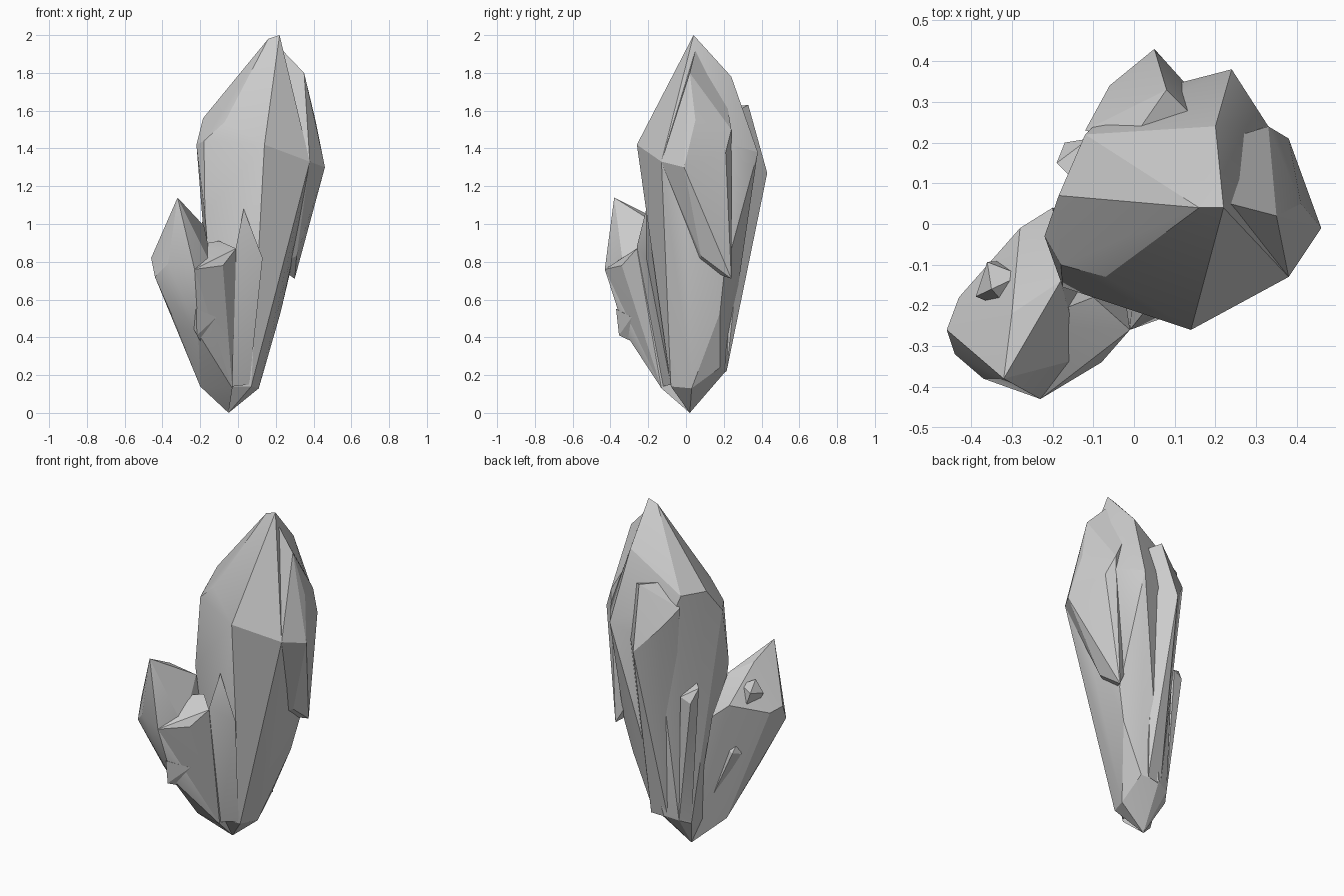
import bpy, bmesh, math
from mathutils import Vector


def facet(name, points):
    """Closed faceted crystal wrapped around a few corner points."""
    bm = bmesh.new()
    for p in points:
        bm.verts.new(p)
    res = bmesh.ops.convex_hull(bm, input=bm.verts[:])
    loose = {g for g in res["geom_interior"] + res["geom_unused"]
             if isinstance(g, bmesh.types.BMVert)}
    bmesh.ops.delete(bm, geom=list(loose), context='VERTS')
    bmesh.ops.dissolve_limit(bm, angle_limit=math.radians(2),
                             verts=bm.verts[:], edges=bm.edges[:])
    bmesh.ops.recalc_face_normals(bm, faces=bm.faces[:])
    me = bpy.data.meshes.new(name)
    bm.to_mesh(me)
    bm.free()
    ob = bpy.data.objects.new(name, me)
    bpy.context.collection.objects.link(ob)
    bpy.ops.object.select_all(action='DESELECT')
    ob.select_set(True)
    bpy.context.view_layer.objects.active = ob
    bpy.ops.object.shade_smooth_by_angle(angle=math.radians(22))
    return ob


def shard(name, base, tip, radius, shoulder=0.8, sides=4, turn=0.0):
    """Slim side crystal: widens from base to shoulder, then a point."""
    base, tip = Vector(base), Vector(tip)
    axis = tip - base
    rot = axis.to_track_quat('Z', 'Y')
    pts = [base, tip]
    for i in range(sides):
        a = turn + i * math.tau / sides
        pts.append(base + axis * shoulder
                   + rot @ Vector((math.cos(a), math.sin(a), 0)) * radius)
    return facet(name, pts)


ROOT = (-0.05, 0.02, 0.0)

# Tall leaning crystal
facet("main_crystal", [
    ROOT, (0.22, 0.04, 2.0), (0.16, 0.04, 1.98),
    # shoulder
    (0.14, -0.26, 1.42), (-0.18, -0.10, 1.44), (-0.175, -0.155, 1.05),
    (-0.07, -0.13, 1.54),
    (-0.22, -0.03, 1.42), (-0.185, 0.07, 1.56), (-0.12, 0.22, 1.57),
    (-0.03, 0.31, 1.27), (0.20, 0.24, 1.78), (0.24, 0.38, 1.38),
    (0.33, 0.24, 1.42), (0.38, -0.13, 1.33), (0.39, 0.0, 1.28),
    # right flank
    (0.27, 0.20, 0.72), (0.225, 0.18, 0.53),
    # foot
    (0.07, -0.08, 0.14), (0.11, 0.03, 0.13), (0.10, 0.18, 0.24),
    (0.0, 0.21, 0.22), (-0.08, 0.18, 0.20), (-0.12, 0.12, 0.17),
    (-0.10, -0.08, 0.14)])

# Blade growing on the right side
facet("right_blade", [
    (0.35, 0.02, 1.80), (0.235, 0.05, 1.92), (0.20, 0.20, 1.74),
    (0.46, -0.01, 1.30), (0.38, -0.13, 1.33), (0.38, 0.21, 1.38),
    (0.41, 0.05, 1.55), (0.33, 0.24, 1.50), (0.31, 0.08, 0.83),
    (0.30, 0.24, 0.71), (0.20, 0.05, 0.78), (0.20, 0.20, 0.9)])

# Wedge-topped crystal on the back
facet("back_blade", [
    (-0.01, 0.20, 1.62), (0.08, 0.33, 1.63), (0.14, 0.27, 1.60),
    (-0.12, 0.23, 1.50), (-0.06, 0.34, 1.40), (0.05, 0.43, 1.27),
    (0.14, 0.33, 1.30), (0.08, 0.215, 0.22), (-0.02, 0.20, 0.21)])

# Shorter crystal leaning to the front left, with a lower lobe on its right
facet("small_crystal", [
    ROOT, (-0.32, -0.38, 1.14), (-0.30, -0.22, 1.06), (-0.18, -0.14, 0.99),
    (-0.46, -0.26, 0.82), (-0.44, -0.32, 0.72), (-0.37, -0.38, 0.79),
    (-0.23, -0.43, 0.76), (-0.13, -0.33, 0.76),
    (-0.43, -0.18, 0.80), (-0.28, -0.01, 0.87), (-0.20, 0.04, 0.80),
    (-0.21, -0.32, 0.42), (-0.32, -0.25, 0.45),
    (-0.20, -0.10, 0.14), (-0.03, -0.13, 0.13)])
facet("small_crystal_lobe", [
    ROOT, (-0.01, -0.26, 0.87), (-0.08, -0.34, 0.78), (-0.23, -0.43, 0.76),
    (-0.10, -0.18, 0.91), (-0.28, -0.25, 0.88), (-0.21, -0.32, 0.42),
    (-0.20, -0.10, 0.14), (-0.03, -0.13, 0.13)])

# Spike between the two big crystals, and flat-topped needle on the back left
facet("front_spike", [
    (0.03, -0.21, 1.08), (-0.01, -0.26, 0.88), (0.13, -0.21, 0.82),
    (0.0, -0.12, 0.85), (-0.03, -0.12, 0.14), (0.06, -0.08, 0.15)])
facet("back_left_needle", [
    (-0.17, 0.20, 0.93), (-0.19, 0.15, 1.01), (-0.11, 0.21, 0.96),
    (-0.14, 0.10, 1.02), (-0.08, 0.18, 0.20), (-0.12, 0.12, 0.18),
    (-0.06, 0.12, 0.22)])

# Little shards on the small crystal
shard("low_front_shard", (-0.15, -0.12, 0.30), (-0.22, -0.37, 0.55), 0.09, 0.7, 3, 0.5)
shard("low_back_shard", (-0.12, -0.02, 0.20), (-0.28, -0.09, 0.62), 0.045, 0.88, 4)
shard("upper_back_shard", (-0.18, -0.08, 0.40), (-0.35, -0.16, 0.99), 0.065, 0.9, 4)
